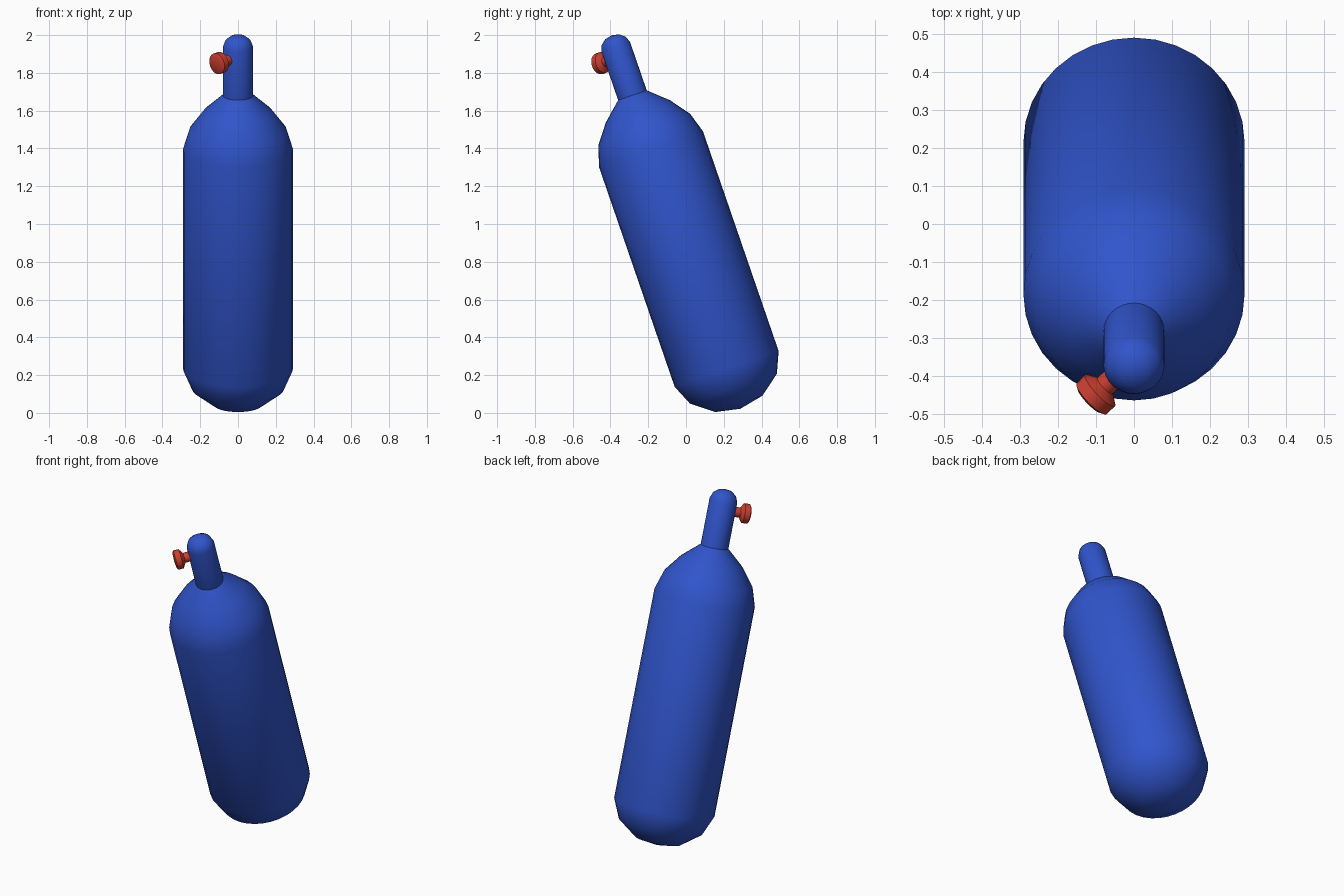
import bpy, bmesh, math
from mathutils import Matrix, Vector

if "Cube" in bpy.data.objects:
    bpy.data.objects.remove(bpy.data.objects["Cube"])


def material(name, color):
    m = bpy.data.materials.new(name)
    m.diffuse_color = color
    m.use_nodes = True
    m.node_tree.nodes["Principled BSDF"].inputs["Base Color"].default_value = m.diffuse_color
    return m


def lathe(name, profile, sides, matrix, mat, sharp):
    """Spin a (radius, height) profile around local z, then place it."""
    bm = bmesh.new()
    verts = [bm.verts.new((r, 0, h)) for r, h in profile]
    edges = [bm.edges.new(pair) for pair in zip(verts, verts[1:])]
    bmesh.ops.spin(bm, geom=verts + edges, cent=(0, 0, 0), axis=(0, 0, 1),
                   angle=math.tau, steps=sides, use_merge=True)
    bmesh.ops.remove_doubles(bm, verts=bm.verts, dist=1e-5)
    bmesh.ops.recalc_face_normals(bm, faces=bm.faces)
    bm.transform(matrix)
    mesh = bpy.data.meshes.new(name)
    bm.to_mesh(mesh)
    bm.free()
    obj = bpy.data.objects.new(name, mesh)
    bpy.context.collection.objects.link(obj)
    mesh.materials.append(mat)
    bpy.ops.object.select_all(action='DESELECT')
    obj.select_set(True)
    bpy.context.view_layer.objects.active = obj
    bpy.ops.object.shade_smooth_by_angle(angle=math.radians(sharp))
    return obj


blue = material("blue_paint", (0.03, 0.09, 0.6, 1))
red = material("red_paint", (0.6, 0.05, 0.03, 1))

# The whole tank leans 19 degrees towards the front
lean = Matrix.Translation((0, 0.264, 0.091)) @ Matrix.Rotation(math.radians(19), 4, 'X')

# Tank: rounded base, straight wall, shoulder, neck and domed tip
tank_profile = [(0, -0.073), (0.132, -0.046), (0.243, 0.039), (0.291, 0.15),
                (0.291, 1.38), (0.257, 1.49), (0.18, 1.592), (0.08, 1.682),
                (0.08, 1.953), (0.067, 1.987), (0.039, 2.01), (0, 2.018)]
lathe("tank", tank_profile, 32, lean, blue, 45)

# Valve knob: stem and flared cap, pointing diagonally out of the neck
aim = Vector((-1, -1, 0)).to_track_quat('Z', 'Y').to_matrix().to_4x4()
knob_profile = [(0, 0.03), (0.03, 0.03), (0.029, 0.108), (0.057, 0.126),
                (0.057, 0.158), (0.045, 0.165), (0, 0.168)]
lathe("valve_knob", knob_profile, 24,
      lean @ Matrix.Translation((0, 0, 1.897)) @ aim, red, 45)
